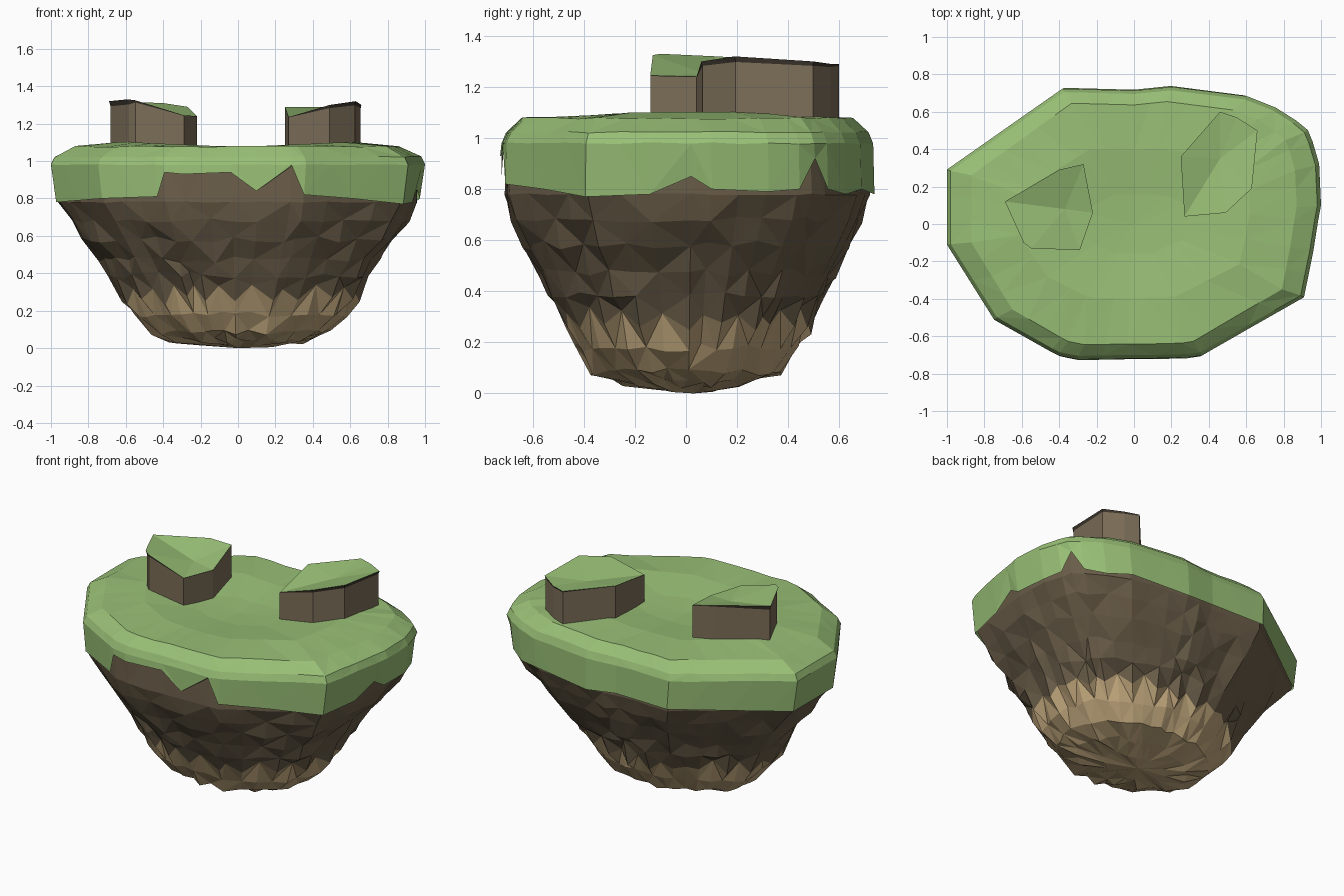
import bpy, bmesh, math, random
from mathutils import Vector

if "Cube" in bpy.data.objects:
    bpy.data.objects.remove(bpy.data.objects["Cube"])

random.seed(4)


def material(name, color):
    m = bpy.data.materials.new(name)
    m.diffuse_color = (*color, 1)
    m.use_nodes = True
    m.node_tree.nodes["Principled BSDF"].inputs["Base Color"].default_value = m.diffuse_color
    return m


GRASS = material("grass", (0.315, 0.52, 0.18))
SOIL = material("soil", (0.145, 0.11, 0.066))
SAND = material("sandstone", (0.52, 0.38, 0.20))
CLIFF = material("cliff", (0.20, 0.155, 0.098))
SHADE = material("dark_lip", (0.045, 0.036, 0.026))

# Island outline seen from above: x, y, height of the ragged grass edge
OUTLINE = [
    (-.99, .29, .78), (-.38, .72, .80), (0, .71, .80), (.2, .73, .78),
    (.6, .68, .80), (.75, .62, .78), (.86, .55, .80), (.92, .5, .92), (.945, .44, .80),
    (.98, .32, .79), (.99, .1, .80), (.975, .02, .85), (.95, -.14, .78),
    (.9, -.39, .77), (.62, -.55, .80), (.36, -.70, .82), (.29, -.71, .98),
    (.1, -.715, .84), (-.04, -.715, .94), (-.3, -.72, .93), (-.4, -.70, .94),
    (-.44, -.68, .81), (-.74, -.51, .80), (-.99, -.11, .78)]


def subdivided(points, step):
    out = []
    for a, b in zip(points, points[1:] + points[:1]):
        a, b = Vector(a), Vector(b)
        n = max(1, round((b - a).xy.length / step))
        out += [a.lerp(b, i / n) for i in range(n)]
    return out


COLUMNS = subdivided(OUTLINE, 0.13)


def ring(hx, hy, roundness=0):
    """Outline scaled to half sizes, blended toward an ellipse."""
    pts = []
    for p in COLUMNS:
        u = Vector((p.x / .99, p.y / .725))
        u = u.lerp(u.normalized(), roundness)
        pts.append(Vector((u.x * hx, u.y * hy, 0)))
    return pts


def loft(name, rings, mats, band_mats, cap=None, weld=0):
    """Join rings into a flat shaded skin; cap is an optional end point."""
    bm = bmesh.new()
    rows = [[bm.verts.new(p) for p in r] for r in rings]
    n = len(rows[0])
    for k, (a, b) in enumerate(zip(rows, rows[1:])):
        for i in range(n):
            j = (i + 1) % n
            quad = (a[i], a[j], b[j], b[i])
            flip = (i + k) % 2
            tris = ((0, 1, 2), (0, 2, 3)) if flip else ((0, 1, 3), (1, 2, 3))
            for t in tris:
                bm.faces.new([quad[q] for q in t]).material_index = band_mats[k]
    if cap is not None:
        c = bm.verts.new(cap)
        for i in range(n):
            f = bm.faces.new((rows[-1][i], rows[-1][(i + 1) % n], c))
            f.material_index = band_mats[-1]
    # All rings run clockwise: rising lofts need flipping, falling ones do not
    if rings[0][0][2] < (cap or rings[-1][0])[2]:
        bmesh.ops.reverse_faces(bm, faces=bm.faces)
    if weld:
        low = [v for v in bm.verts if v.co.z < .9]
        bmesh.ops.remove_doubles(bm, verts=low, dist=weld)
    me = bpy.data.meshes.new(name)
    bm.to_mesh(me)
    bm.free()
    for m in mats:
        me.materials.append(m)
    ob = bpy.data.objects.new(name, me)
    bpy.context.collection.objects.link(ob)
    return ob


# Rock body: height, half width, half depth, roundness, jitter
ROWS = [
    (.97, .965, .705, 0, 0), (.78, .958, .715, 0, .004), (.68, .90, .685, .1, .014),
    (.58, .83, .632, .25, .018), (.47, .745, .572, .45, .02), (.39, .695, .532, .55, .018),
    (.28, .635, .485, .7, .015), (.18, .565, .435, .8, .015), (.085, .475, .365, .8, .015),
    (.04, .37, .24, .8, .018), (.02, .22, .11, .8, .02)]
body = []
for z, hx, hy, rnd, jit in ROWS:
    pts = ring(hx, hy, rnd)
    for i, p in enumerate(pts):
        dz = random.uniform(-jit, jit)
        if z == .28:                      # jagged sandstone border
            dz = random.uniform(.01, .06) if i % 2 else random.uniform(-.05, 0)
        p += p.normalized() * random.uniform(-jit, jit)
        p.x += .008 if z < .7 else 0
        p.z = max(0, z + dz)
    body.append(pts)
loft("rock_body", body, [SOIL, SAND], [0] * 6 + [1] * 4, (0, .03, 0), .045)

# Grass cover with ragged skirt, rounded rim and a shallow hollow in the middle
skirt = ring(.972, .733)
for p, c in zip(skirt, COLUMNS):
    p.z = c.z
grass = [skirt]
for z, hx, hy in ((.98, 1.0, .728), (1.022, .98, .71), (1.078, .87, .65),
                  (1.075, .62, .40), (1.05, .28, .16)):
    pts = ring(hx, hy)
    for p in pts:
        p.z = z + (.045 * abs(p.x) if hx < .7 else random.uniform(-.004, .004))
    grass.append(pts)
loft("grass_cover", grass, [GRASS], [0] * 5, (0, 0, 1.045))


# Raised blocks: corners are x, y, top height, depth of dark lip
def block(name, corners, centre):
    c = Vector((centre[0], centre[1], 0))
    base, under, top = [], [], []
    for x, y, z, lip in corners:
        p = Vector((x, y, 0))
        inner = p - (p - c).normalized() * lip * .35
        base.append((inner.x, inner.y, 1.02))
        under.append((inner.x, inner.y, z - lip - .002))
        top.append((x, y, z))
    loft(name, [base, under, top], [CLIFF, SHADE], [0, 1])
    bm = bmesh.new()
    mid = bm.verts.new(centre)
    rim = [bm.verts.new(t) for t in top]
    for a, b in zip(rim, rim[1:] + rim[:1]):
        bm.faces.new((mid, b, a))
    me = bpy.data.meshes.new(name + "_grass")
    bm.to_mesh(me)
    bm.free()
    me.materials.append(GRASS)
    bpy.context.collection.objects.link(bpy.data.objects.new(name + "_grass", me))


block("left_block", [
    (-.69, .12, 1.32, .025), (-.40, .29, 1.31, .005), (-.27, .32, 1.29, 0),
    (-.22, .06, 1.24, 0), (-.29, -.14, 1.245, 0), (-.55, -.13, 1.325, .01),
    (-.59, -.10, 1.33, .025)], (-.37, .08, 1.25))
block("right_block", [
    (.25, .36, 1.29, 0), (.46, .60, 1.29, .005), (.55, .57, 1.29, .01),
    (.66, .50, 1.30, .015), (.63, .19, 1.32, .02), (.49, .06, 1.30, .015),
    (.27, .04, 1.235, 0)], (.46, .35, 1.26))
